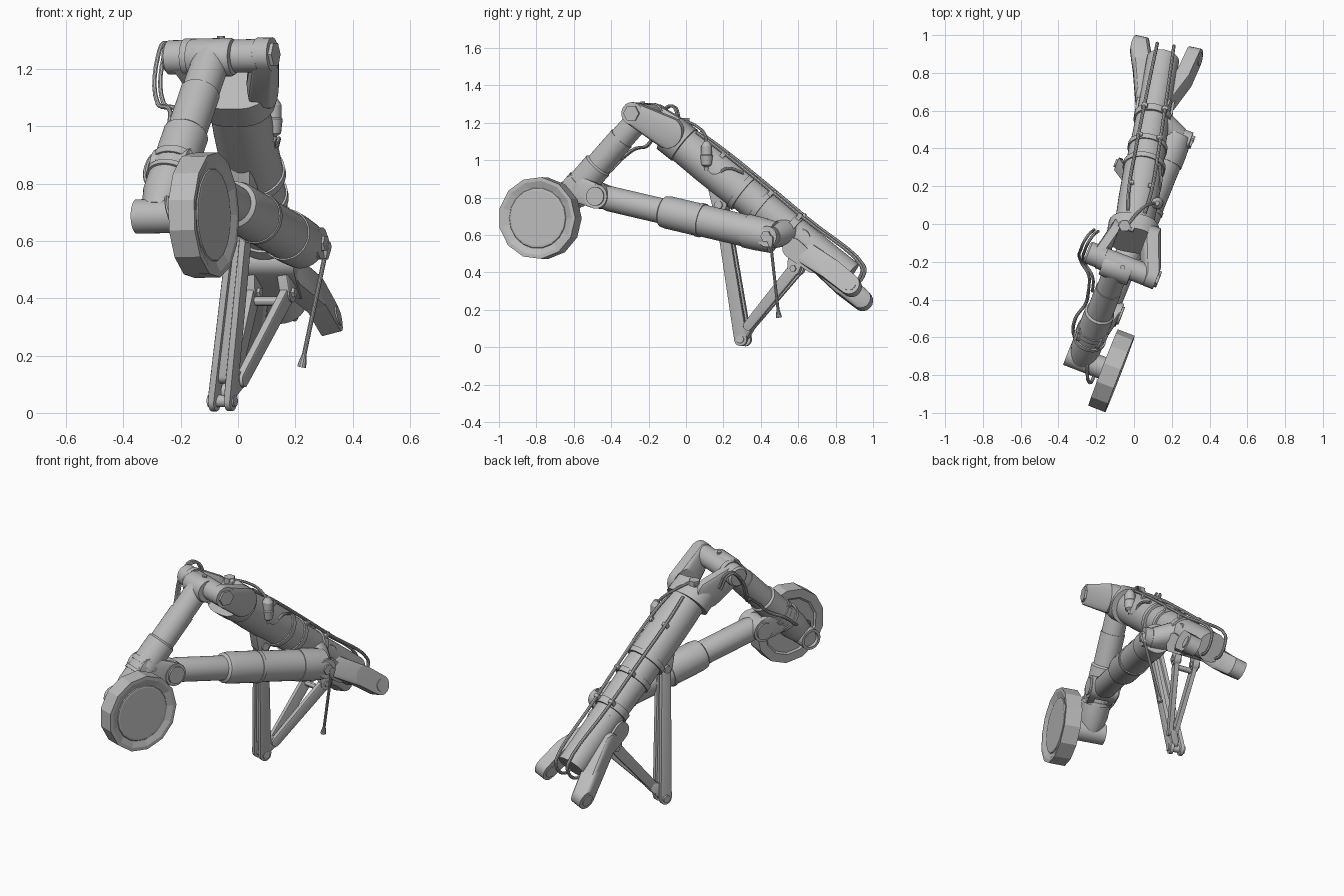
import bpy, bmesh, math
from mathutils import Vector as V

cube = bpy.data.objects.get("Cube")
if cube:
    bpy.data.objects.remove(cube, do_unlink=True)

metal = bpy.data.materials.new("grey metal")
metal.use_nodes = True
metal.diffuse_color = (0.5, 0.5, 0.5, 1)
metal.node_tree.nodes["Principled BSDF"].inputs["Base Color"].default_value = (0.5, 0.5, 0.5, 1)


def finish(ob, smooth=True):
    if not ob.data.materials:
        ob.data.materials.append(metal)
    bpy.ops.object.select_all(action='DESELECT')
    ob.select_set(True)
    bpy.context.view_layer.objects.active = ob
    if ob.type == 'CURVE':
        bpy.ops.object.convert(target='MESH')
    if smooth:
        bpy.ops.object.shade_smooth_by_angle(angle=math.radians(30))
    return bpy.context.view_layer.objects.active


def from_bm(name, bm, smooth=True):
    bmesh.ops.recalc_face_normals(bm, faces=bm.faces)
    me = bpy.data.meshes.new(name)
    bm.to_mesh(me)
    bm.free()
    ob = bpy.data.objects.new(name, me)
    bpy.context.collection.objects.link(ob)
    return finish(ob, smooth)


def ring(bm, centre, axis, r, segs):
    q = V(axis).to_track_quat('Z', 'Y')
    return [bm.verts.new(V(centre) + q @ V((r * math.cos(a), r * math.sin(a), 0)))
            for a in (math.tau * i / segs for i in range(segs))]


def lathe(name, a, axis, profile, segs=32, smooth=True):
    """Turned part: profile holds (distance along axis, radius)."""
    bm = bmesh.new()
    axis = V(axis).normalized()
    rings = [ring(bm, V(a) + axis * d, axis, r, segs) for d, r in profile]
    for lo, hi in zip(rings, rings[1:]):
        for i in range(segs):
            j = (i + 1) % segs
            bm.faces.new((lo[i], lo[j], hi[j], hi[i]))
    bm.faces.new(rings[0])
    bm.faces.new(rings[-1])
    return from_bm(name, bm, smooth)


def tube(name, a, b, r, segs=32):
    d = V(b) - V(a)
    return lathe(name, a, d, [(0, r), (d.length, r)], segs)


def link(name, a, b, ra, rb, thick, axis):
    """Flat bar with rounded ends, its pin axis along axis."""
    bm = bmesh.new()
    n = V(axis).normalized() * thick / 2
    for c, r in ((a, ra), (b, rb)):
        for s in (-1, 1):
            ring(bm, V(c) + n * s, n, r, 20)
    res = bmesh.ops.convex_hull(bm, input=bm.verts)
    junk = {g for g in res["geom_interior"] + res["geom_unused"] if isinstance(g, bmesh.types.BMVert)}
    bmesh.ops.delete(bm, geom=list(junk), context='VERTS')
    return from_bm(name, bm)


def hose(name, pts, r=0.009):
    cu = bpy.data.curves.new(name, 'CURVE')
    cu.dimensions = '3D'
    cu.bevel_depth = r
    cu.bevel_resolution = 2
    cu.resolution_u = 5
    sp = cu.splines.new('BEZIER')
    sp.bezier_points.add(len(pts) - 1)
    for bp, p in zip(sp.bezier_points, pts):
        bp.co = p
        bp.handle_left_type = bp.handle_right_type = 'AUTO'
    ob = bpy.data.objects.new(name, cu)
    bpy.context.collection.objects.link(ob)
    return finish(ob)


pin = V((0.93, -0.36, 0.02)).normalized()

# Main strut with stepped collars
top, end = V((-0.02, -0.12, 1.17)), V((0.155, 0.88, 0.37))
along = (end - top).normalized()
side = along.cross(V((0, 0, 1))).normalized()
out = side.cross(along)


def on_strut(d, s=0, o=0):
    return top + along * d + side * s + out * o


lathe("main_strut", top, along, [
    (0.07, 0.1), (0.3, 0.106), (0.53, 0.106), (0.53, 0.113), (0.56, 0.113), (0.56, 0.098),
    (0.66, 0.098), (0.66, 0.105), (0.69, 0.105), (0.69, 0.094), (0.86, 0.09),
    (0.86, 0.1), (0.9, 0.1), (0.9, 0.087), (1.28, 0.086)])

# Bottom fork: flared roots, then prongs running along the strut
right_end, left_end = V((0.315, 0.88, 0.33)), V((0.03, 0.94, 0.255))
spread = (right_end - left_end).normalized()
for tag, s, tip, mid in (("right", 1, right_end, V((0.27, 0.78, 0.41))),
                         ("left", -1, left_end, V((0.045, 0.84, 0.335)))):
    root = on_strut(1.05, s * 0.06, -0.04)
    link(f"fork_root_{tag}", root, mid, 0.06, 0.058, 0.07, spread)
    link(f"fork_prong_{tag}", mid, tip, 0.058, 0.055, 0.07, spread)
    tube(f"fork_boss_{tag}", tip - spread * 0.04, tip + spread * 0.04, 0.035)
link("fork_web", on_strut(0.96, 0, -0.06), on_strut(1.1, 0, -0.06), 0.055, 0.045, 0.2, side)

# Top yoke, cross pin and hex bolts
pin_l, pin_r = V((-0.23, -0.155, 1.24)), V((0.095, -0.28, 1.25))
lathe("cross_pin", pin_l - pin * 0.02, pin, [
    (0, 0.05), (0.01, 0.06), (0.07, 0.06), (0.07, 0.065), (0.1, 0.065), (0.1, 0.058), (0.35, 0.058)])
for tag, tip, s, t in (("right", pin_r, 1, 0.055), ("left", pin_l + pin * 0.04, -1, 0.04)):
    root = on_strut(0.05, s * 0.1, 0.01)
    link(f"yoke_arm_{tag}", root, tip, 0.085, 0.06, t, pin)
    tube(f"yoke_bolt_{tag}", tip - pin * 0.04, tip + pin * 0.04, 0.045, 6)
link("yoke_bridge", on_strut(0.095, -0.03), on_strut(0.095, 0.03), 0.105, 0.105, 0.1, along)

# Lower arm running to the axle
arm_a, arm_b = V((-0.09, -0.235, 1.24)), V((-0.275, -0.71, 0.7))
arm = arm_b - arm_a
lathe("wheel_arm", arm_a, arm, [
    (0, 0.066), (0.17, 0.066), (0.17, 0.07), (0.36, 0.07), (0.37, 0.08), (0.5, 0.08),
    (0.5, 0.086), (0.53, 0.086), (0.53, 0.08), (0.66, 0.08), (0.75, 0.06)])
lathe("arm_head", arm_a - pin * 0.08, pin, [(0, 0.062), (0.01, 0.067), (0.15, 0.067), (0.16, 0.062)])

# Wheel and axle
hub = V((-0.12, -0.78, 0.69))
lathe("axle", hub - pin * 0.25, pin, [(0.02, 0.045), (0, 0.045), (0, 0.06), (0.24, 0.06)])
lathe("wheel", hub, pin, [
    (-0.04, 0.07), (-0.04, 0.16), (-0.048, 0.17), (-0.048, 0.22),
    (0.048, 0.22), (0.048, 0.2), (0.036, 0.168)], 13, False)
lathe("wheel_cover", hub + pin * 0.034, pin, [(0, 0.165), (0.006, 0.16), (0.008, 0.15)], 18, False)

# Retraction cylinder from the arm to the main strut
ram_a, ram_b = V((-0.15, -0.455, 0.805)), V((0.22, 0.46, 0.59))
lathe("ram", ram_a, ram_b - ram_a, [
    (0.02, 0.06), (0.05, 0.068), (0.36, 0.068), (0.37, 0.083), (0.4, 0.088), (0.58, 0.088),
    (0.58, 0.092), (0.6, 0.092), (0.6, 0.086), (0.86, 0.086), (0.86, 0.091), (0.92, 0.091),
    (1.02, 0.086)])
tube("ram_front_joint", ram_a - pin * 0.08, ram_a + pin * 0.08, 0.065)
tube("ram_front_bolt", ram_a - pin * 0.09, ram_a + pin * 0.09, 0.05)
for s in (-1, 1):
    link("ram_front_lug", ram_a + pin * s * 0.06, arm_a + arm * 0.72 + pin * s * 0.05, 0.065, 0.07, 0.03, pin)
tube("ram_rear_joint", ram_b - pin * 0.08, ram_b + pin * 0.08, 0.056)
tube("ram_rear_bolt", ram_b, ram_b + pin * 0.095, 0.03, 6)
link("ram_rear_lug", ram_b, on_strut(0.88), 0.06, 0.075, 0.07, pin)

# Long brace with a channel between two rails
b_top, b_foot = V((0.02, 0.19, 0.76)), V((-0.055, 0.305, 0.042))
for s in (-1, 1):
    off = pin * s
    link("long_brace_rail", b_top + off * 0.022, b_foot + off * 0.03, 0.03, 0.036, 0.02, pin)
link("long_brace_web", b_top.lerp(b_foot, 0.04), b_top.lerp(b_foot, 0.88), 0.02, 0.025, 0.05, pin)
link("long_brace_lug", b_top, on_strut(0.4), 0.04, 0.08, 0.07, pin)
for tag, p in (("top", b_top), ("foot", b_foot)):
    tube(f"long_brace_pin_{tag}", p - pin * 0.05, p + pin * 0.05, 0.022, 16)

# Short A-shaped brace
apex = V((0.0, 0.34, 0.115))
tips = [V((0.055, 0.6, 0.42)), V((0.175, 0.58, 0.42))]
for tip, s in zip(tips, (-1, 1)):
    link("short_brace_leg", apex + pin * s * 0.015, tip, 0.026, 0.032, 0.024, pin)
    link("short_brace_lug", tip, on_strut(0.96, s * 0.05), 0.035, 0.06, 0.035, pin)
    tube("short_brace_bolt", tip - pin * 0.028, tip + pin * 0.028, 0.018, 6)
tube("short_brace_rung", apex.lerp(tips[0], 0.9), apex.lerp(tips[1], 0.9), 0.016, 12)
link("short_brace_foot", apex, b_foot + V((0.02, 0.01, 0.03)), 0.03, 0.03, 0.03, pin)

# Thin hanging rod
rod_a, rod_b = V((0.31, 0.45, 0.58)), V((0.225, 0.495, 0.175))
tube("hanging_rod", rod_a, rod_b, 0.008, 10)
link("hanging_rod_eye", rod_a, rod_a.lerp(rod_b, 0.08), 0.018, 0.012, 0.02, pin)
lathe("hanging_rod_tip", rod_b, rod_b - rod_a, [(-0.03, 0.008), (0, 0.014), (0.015, 0.016)], 10)

# Pipes along the strut with their clamps
for tag, s in (("left", -1), ("right", 1)):
    hose(f"strut_pipe_{tag}", [
        on_strut(0.16, s * 0.045, 0.1), on_strut(0.3, s * 0.06, 0.106), on_strut(0.6, s * 0.06, 0.106),
        on_strut(0.9, s * 0.055, 0.1), on_strut(1.3, s * 0.045, 0.092),
        on_strut(1.33, s * 0.045, 0.06), on_strut(1.32, s * 0.045, -0.03), on_strut(1.26, s * 0.045, -0.06)])
    for d in (0.35, 0.68, 0.88):
        link("pipe_clamp", on_strut(d, s * 0.05, 0.07), on_strut(d, s * 0.055, 0.1), 0.012, 0.012, 0.03, side)

# Canister, valve block and fittings
can = V((0.122, 0.11, 0.975))
lathe("canister", can, (0, 0, 1), [
    (-0.03, 0.01), (-0.01, 0.014), (0, 0.028), (0.05, 0.034), (0.055, 0.03), (0.1, 0.03), (0.128, 0.012)], 18)
tube("canister_bracket", can + V((0, 0, 0.05)), on_strut(0.28), 0.016, 12)
hose("canister_pipe", [can + V((0, 0, -0.02)), can + V((0.005, 0.04, -0.05)),
                       on_strut(0.42, 0.1, 0.06), on_strut(0.5, 0.08, 0.09)], 0.008)
hose("valve_pipe", [V((-0.03, 0.0, 1.21)), V((0.02, 0.06, 1.18)), V((0.07, 0.1, 1.14)), can + V((0, 0, 0.11))], 0.008)
tube("valve_block", V((-0.05, -0.01, 1.12)), V((-0.05, -0.01, 1.225)), 0.032, 6)
tube("valve_stem", V((-0.08, 0, 1.2)), V((0, -0.03, 1.21)), 0.016, 12)
tube("pin_fitting", V((-0.06, -0.23, 1.28)), V((-0.06, -0.23, 1.315)), 0.014, 6)

# Flexible hoses down the arm
for k in (0, 0.022):
    shift = pin * k
    hose("arm_hose", [V(p) + shift for p in (
        (-0.21, -0.03, 1.2), (-0.25, -0.07, 1.29), (-0.28, -0.13, 1.24), (-0.28, -0.2, 1.08),
        (-0.24, -0.27, 1.06), (-0.24, -0.35, 1.0))], 0.008)
hose("brake_hose", [(-0.24, -0.35, 1.0), (-0.255, -0.42, 0.93), (-0.31, -0.5, 0.88), (-0.315, -0.6, 0.8),
                    (-0.26, -0.68, 0.77), (-0.235, -0.84, 0.68), (-0.2, -0.77, 0.6)], 0.009)
lathe("hose_band", arm_a + arm * 0.78, arm, [(-0.01, 0.08), (-0.01, 0.088), (0.01, 0.088), (0.01, 0.08)])
